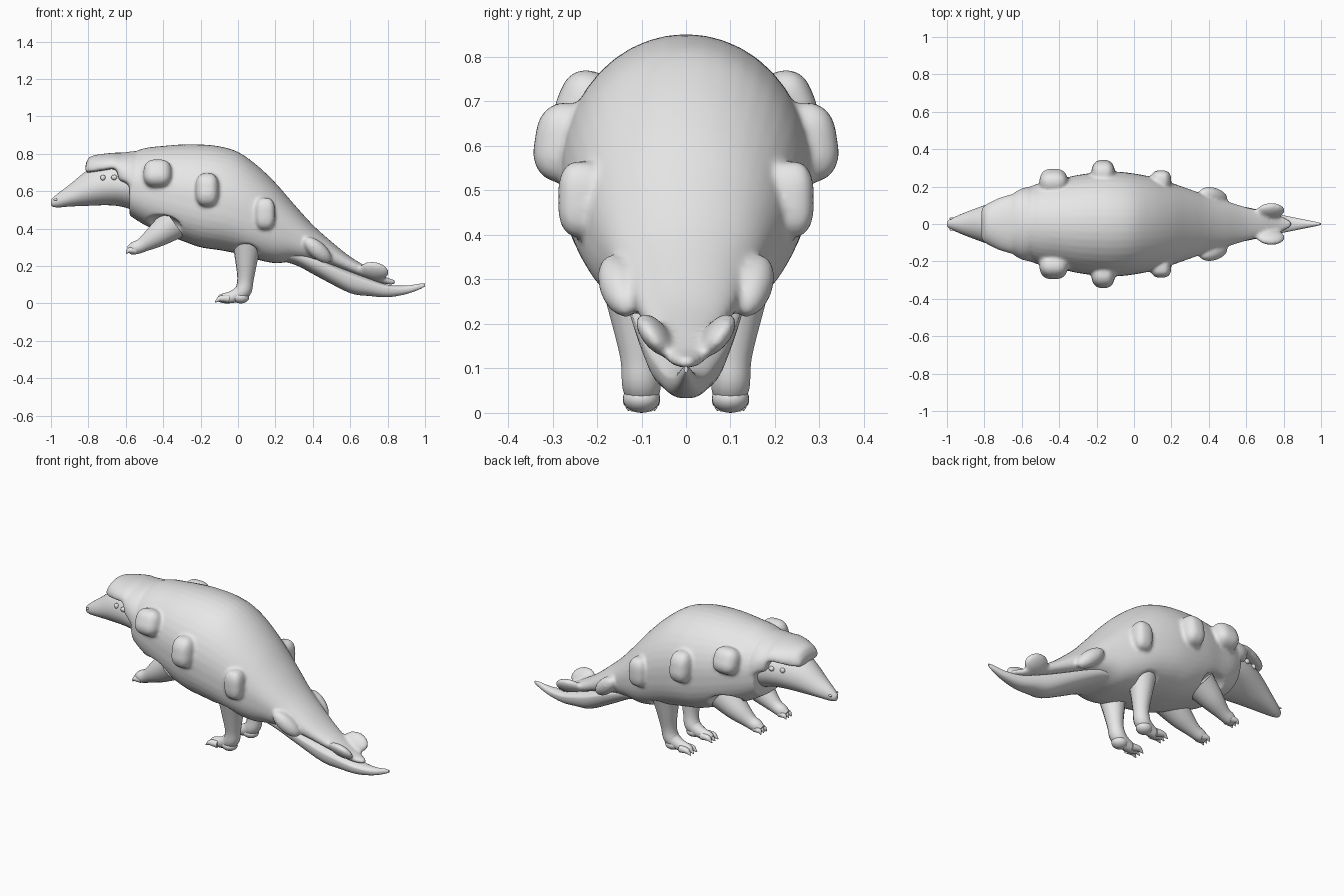
import bpy, bmesh, math
from mathutils import Vector

if "Cube" in bpy.data.objects:
    bpy.data.objects.remove(bpy.data.objects["Cube"])

hide = bpy.data.materials.new("grey_hide")
hide.use_nodes = True
hide.diffuse_color = (0.8, 0.8, 0.8, 1)
hide.node_tree.nodes["Principled BSDF"].inputs["Base Color"].default_value = (0.8, 0.8, 0.8, 1)


def activate(ob):
    bpy.ops.object.select_all(action='DESELECT')
    ob.select_set(True)
    bpy.context.view_layer.objects.active = ob


def finish(ob, angle=50):
    ob.data.materials.clear()
    ob.data.materials.append(hide)
    activate(ob)
    bpy.ops.object.shade_smooth_by_angle(angle=math.radians(angle))
    return ob


def spline(keys, steps):
    """Smooth stations passing through the keys."""
    pts = [Vector(k) for k in keys]
    out = []
    for i in range(len(pts) - 1):
        a, b, c, d = pts[max(i - 1, 0)], pts[i], pts[i + 1], pts[min(i + 2, len(pts) - 1)]
        for j in range(steps):
            t = j / steps
            out.append(b + t / 2 * ((c - a) + t * ((2 * a - 5 * b + 4 * c - d) + t * (3 * (b - c) + d - a))))
    return out + [pts[-1]]


def loft(name, keys, low_power=2.0, sides=40, steps=4):
    """Skin of sections along x; keys are x, top, middle, bottom, half width."""
    bm = bmesh.new()
    rings = []
    for x, top, mid, low, half in spline(keys, steps):
        ring = []
        for i in range(sides):
            a = math.tau * i / sides
            c, s = math.cos(a), math.sin(a)
            e = 1.0 if s >= 0 else 2 / low_power
            y = half * math.copysign(abs(c) ** e, c)
            z = mid + (top - mid) * s if s >= 0 else mid - (mid - low) * abs(s) ** e
            ring.append(bm.verts.new((x, y, z)))
        rings.append(ring)
    for r, q in zip(rings, rings[1:]):
        for i in range(sides):
            j = (i + 1) % sides
            bm.faces.new((r[i], r[j], q[j], q[i]))
    bm.faces.new(rings[0])
    bm.faces.new(rings[-1])
    bmesh.ops.recalc_face_normals(bm, faces=bm.faces[:])
    me = bpy.data.meshes.new(name)
    bm.to_mesh(me)
    bm.free()
    ob = bpy.data.objects.new(name, me)
    bpy.context.collection.objects.link(ob)
    return ob


def ball(name, loc, size, rot=(0, 0, 0)):
    bpy.ops.mesh.primitive_uv_sphere_add(segments=24, ring_count=14, location=loc, rotation=rot)
    ob = bpy.context.object
    ob.name = name
    ob.scale = size
    return ob


def knob(name, loc, size, rot=(0, 0, 0)):
    """Rounded block."""
    bpy.ops.mesh.primitive_cube_add(size=2, location=loc, rotation=rot)
    ob = bpy.context.object
    ob.name = name
    ob.scale = size
    bev = ob.modifiers.new("round", 'BEVEL')
    bev.width, bev.segments = 0.75, 5
    bpy.ops.object.convert(target='MESH')
    return ob


def limb(name, points):
    """Tapered tube; points are x, y, z, radius."""
    cu = bpy.data.curves.new(name, 'CURVE')
    cu.dimensions = '3D'
    cu.bevel_depth, cu.bevel_resolution, cu.use_fill_caps = 1, 5, True
    pts = spline(points, 5)
    sp = cu.splines.new('POLY')
    sp.points.add(len(pts) - 1)
    for p, (x, y, z, r) in zip(sp.points, pts):
        p.co, p.radius = (x, y, z, 1), r
    ob = bpy.data.objects.new(name, cu)
    bpy.context.collection.objects.link(ob)
    activate(ob)
    bpy.ops.object.convert(target='MESH')
    return finish(bpy.context.object)


# Armoured body, arched over the back and narrowing to the tail
shell = loft("shell", [
    (-.58, .80, .63, .47, .19), (-.5, .83, .62, .42, .22), (-.4, .842, .60, .375, .24),
    (-.3, .85, .58, .335, .262), (-.2, .85, .56, .30, .275), (-.1, .84, .54, .285, .28),
    (0, .81, .51, .265, .27), (.1, .74, .47, .235, .25), (.2, .645, .42, .215, .22),
    (.3, .53, .37, .225, .185), (.4, .42, .31, .22, .15), (.5, .33, .26, .20, .12),
    (.6, .25, .21, .165, .09), (.7, .19, .165, .13, .065), (.78, .145, .13, .105, .045),
    (.84, .125, .115, .10, .015)], low_power=2.7)

# Hollows for the legs
for s in (-1, 1):
    for loc, size in (((-.42, s * .21, .40), (.12, .10, .075)), ((.04, s * .2, .25), (.08, .1, .07))):
        cutter = ball("leg_hollow", loc, size)
        mod = shell.modifiers.new("hollow", 'BOOLEAN')
        mod.object, mod.operation = cutter, 'DIFFERENCE'
        activate(shell)
        bpy.ops.object.modifier_apply(modifier=mod.name)
        bpy.data.objects.remove(cutter)

# Brow plate over the head
parts = [loft("brow_plate", [
    (-.815, .745, .715, .70, .085), (-.79, .785, .72, .70, .105), (-.72, .80, .73, .71, .14),
    (-.655, .806, .73, .715, .16), (-.635, .806, .70, .655, .172), (-.60, .808, .68, .64, .19),
    (-.56, .815, .65, .60, .2)], low_power=5)]

# Knobs down each flank and along the tail
for s in (-1, 1):
    parts += [
        knob("front_knob", (-.43, s * .215, .69), (.075, .075, .075), (s * .4, 0, 0)),
        knob("middle_knob", (-.165, s * .26, .605), (.062, .08, .09), (s * .15, 0, 0)),
        knob("rear_knob", (.145, s * .235, .48), (.053, .052, .085)),
        ball("tail_base_knob", (.425, s * .15, .285), (.095, .045, .045), (0, .7, -s * .3)),
        ball("tail_end_knob", (.73, s * .07, .175), (.078, .028, .056), (-s * .7, .2, 0))]

# Blend plate and knobs into the shell
activate(shell)
for p in parts:
    p.select_set(True)
bpy.ops.object.join()
rem = shell.modifiers.new("blend", 'REMESH')
rem.mode, rem.voxel_size = 'VOXEL', 0.009
smo = shell.modifiers.new("soften", 'SMOOTH')
smo.factor, smo.iterations = 0.5, 7
bpy.ops.object.convert(target='MESH')
finish(shell, 70)

# Pointed head and neck
finish(loft("head", [
    (-1.0, .552, .54, .528, .008), (-.992, .562, .54, .518, .02), (-.96, .59, .55, .513, .037),
    (-.9, .635, .57, .518, .063), (-.8, .715, .61, .522, .10), (-.7, .755, .63, .525, .132),
    (-.62, .765, .63, .517, .15), (-.54, .76, .62, .49, .16)]))

# Tail below the shell, curling up to its tip
finish(loft("tail", [
    (.24, .31, .28, .225, .14), (.32, .29, .26, .20, .135), (.45, .235, .21, .13, .118),
    (.6, .175, .14, .055, .09), (.7, .135, .105, .04, .068), (.8, .10, .08, .033, .046),
    (.9, .095, .075, .05, .026), (.97, .105, .09, .075, .012), (1.0, .105, .098, .091, .004)],
    low_power=2.4))

for s, side in ((-1, "right"), (1, "left")):
    # Legs
    limb(side + "_front_leg", [(-.34, s * .125, .43, .09), (-.43, s * .125, .365, .066),
         (-.51, s * .12, .313, .04), (-.555, s * .118, .295, .035), (-.585, s * .118, .283, .022)])
    limb(side + "_hind_leg", [(.05, s * .12, .34, .085), (.045, s * .115, .24, .062),
         (.04, s * .105, .13, .044), (.025, s * .10, .065, .044), (-.03, s * .098, .035, .033),
         (-.085, s * .098, .026, .025), (-.105, s * .098, .02, .014)])
    finish(ball(side + "_heel", (.015, s * .10, .032), (.045, .042, .032)))
    # Toes with short claws
    for k in (-1, 0, 1):
        limb(side + "_hind_toe", [(-.05, s * .10 + k * .018, .025, .022), (-.092, s * .10 + k * .026, .026, .016),
             (-.11, s * .10 + k * .028, .016, .009), (-.123, s * .10 + k * .029, .006, .002)])
        limb(side + "_front_toe", [(-.55, s * .118 + k * .012, .285, .022), (-.58, s * .118 + k * .022, .283, .015),
             (-.592, s * .118 + k * .024, .274, .008), (-.597, s * .118 + k * .025, .264, .002)])
    # Eye and nostril
    finish(ball(side + "_eye", (-.722, s * .118, .672), (.014, .012, .015)))
    finish(ball(side + "_ear", (-.662, s * .138, .674), (.016, .012, .014)))
    finish(ball(side + "_nostril", (-.975, s * .029, .555), (.012, .006, .006)))
